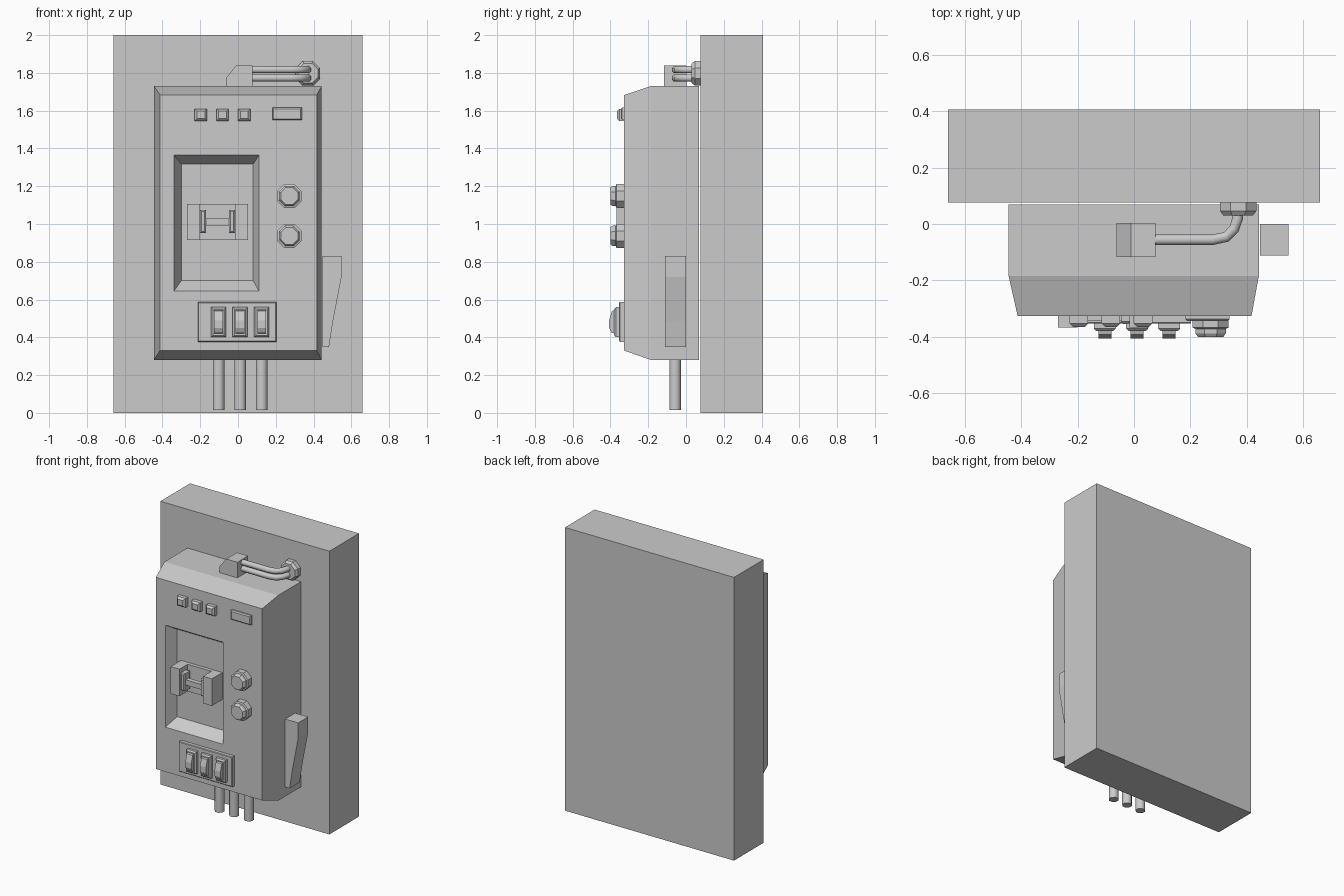
import bpy, bmesh, math
from mathutils import Vector

if "Cube" in bpy.data.objects:
    bpy.data.objects.remove(bpy.data.objects["Cube"])


def make(name, verts, faces):
    me = bpy.data.meshes.new(name)
    bm = bmesh.new()
    vs = [bm.verts.new(v) for v in verts]
    for f in faces:
        bm.faces.new([vs[i] for i in f])
    bmesh.ops.recalc_face_normals(bm, faces=bm.faces)
    bm.to_mesh(me)
    bm.free()
    ob = bpy.data.objects.new(name, me)
    bpy.context.collection.objects.link(ob)
    return ob


def loft(name, rings):
    """Skin a stack of equal-length point rings and cap both ends."""
    n = len(rings[0])
    faces = [list(range(n)), [len(rings) * n - n + i for i in range(n)]]
    for r in range(len(rings) - 1):
        for i in range(n):
            j = (i + 1) % n
            faces.append([r * n + i, r * n + j, (r + 1) * n + j, (r + 1) * n + i])
    return make(name, [p for ring in rings for p in ring], faces)


def rect(x0, x1, z0, z1, y):
    return [(x0, y, z0), (x1, y, z0), (x1, y, z1), (x0, y, z1)]


def octagon(x, z, width, y):
    r = width / 2 / math.cos(math.pi / 8)
    angles = [math.pi / 8 + i * math.pi / 4 for i in range(8)]
    return [(x + r * math.cos(a), y, z + r * math.sin(a)) for a in angles]


def box(name, x0, x1, y0, y1, z0, z1, bevel=0.0):
    """Box whose front (-y) edges can be chamfered."""
    b = bevel
    rings = [rect(x0, x1, z0, z1, y1), rect(x0, x1, z0, z1, y0 + b)]
    if b:
        rings.append(rect(x0 + b, x1 - b, z0 + b, z1 - b, y0))
    return loft(name, rings)


def prism(name, profile, y0, y1):
    return loft(name, [[(x, y, z) for x, z in profile] for y in (y0, y1)])


def tube(name, path, radius, sides=8):
    """Round tube along a path lying in a horizontal plane."""
    pts = [Vector(p) for p in path]
    rings = []
    for i, p in enumerate(pts):
        t = (pts[min(i + 1, len(pts) - 1)] - pts[max(i - 1, 0)]).normalized()
        side = t.cross(Vector((0, 0, 1)))
        angles = [2 * math.pi * (k + 0.5) / sides for k in range(sides)]
        rings.append([p + side * radius * math.cos(a) + Vector((0, 0, radius * math.sin(a)))
                      for a in angles])
    ob = loft(name, rings)
    smooth(ob)
    return ob


def smooth(ob):
    bpy.ops.object.select_all(action='DESELECT')
    ob.select_set(True)
    bpy.context.view_layer.objects.active = ob
    bpy.ops.object.shade_smooth_by_angle(angle=math.radians(50))


# Wall slab
box("wall_slab", -0.66, 0.66, 0.077, 0.407, 0, 2)

# Housing with chamfered front and sloped recess
loft("housing", [
    rect(-0.445, 0.443, 0.28, 1.73, 0.07),
    rect(-0.445, 0.443, 0.28, 1.73, -0.185),
    rect(-0.413, 0.417, 0.33, 1.683, -0.327),
    rect(-0.339, 0.111, 0.645, 1.365, -0.327),
    rect(-0.30, 0.08, 0.70, 1.317, -0.25)])

# Bracket and spool in the recess
box("bracket_back", -0.205, -0.012, -0.275, -0.245, 0.915, 1.106)
for side, x in (("left", -0.27), ("right", -0.016)):
    box("bracket_" + side, x, x + 0.069, -0.367, -0.245, 0.915, 1.106)
for side, x in (("left", -0.201), ("right", -0.047)):
    box("spool_flange_" + side, x, x + 0.031, -0.355, -0.295, 0.952, 1.075, 0.008)
box("spool_bar", -0.172, -0.045, -0.342, -0.308, 0.993, 1.03)

# Indicator lamps and display
for i in range(3):
    x = -0.196 + i * 0.114
    box(f"lamp_{i + 1}", x - 0.033, x + 0.033, -0.366, -0.322, 1.545, 1.61, 0.013)
box("display", 0.182, 0.339, -0.345, -0.322, 1.55, 1.617, 0.007)

# Push buttons
for i, z in enumerate((1.148, 0.937)):
    loft(f"push_button_{i + 1}", [
        octagon(0.272, z, d, y) for d, y in
        ((0.128, -0.322), (0.128, -0.368), (0.108, -0.372), (0.108, -0.388), (0.09, -0.401))])

# Switch panel with rocker switches
box("switch_panel", -0.212, 0.203, -0.354, -0.322, 0.376, 0.587, 0.004)
for i in range(3):
    x = -0.103 + i * 0.114
    box(f"switch_frame_{i + 1}", x - 0.039, x + 0.039, -0.38, -0.35, 0.402, 0.56, 0.009)
    rocker = [(-0.375, 0.42), (-0.394, 0.424), (-0.407, 0.45), (-0.407, 0.49),
              (-0.392, 0.54), (-0.375, 0.545)]
    loft(f"switch_rocker_{i + 1}", [[(x + s, y, z) for y, z in rocker]
                                    for s in (-0.023, 0.023)])

# Side lever
prism("side_lever", [(0.447, 0.35), (0.482, 0.35), (0.503, 0.485), (0.548, 0.72),
                     (0.548, 0.83), (0.447, 0.83)], -0.112, 0.0)

# Lower conduits
for i in range(3):
    x = -0.103 + i * 0.114
    rings = [[(x + 0.033 * math.cos(k * math.pi / 4 + math.pi / 8),
               -0.058 + 0.033 * math.sin(k * math.pi / 4 + math.pi / 8), z)
              for k in range(8)] for z in (0.015, 0.3)]
    smooth(loft(f"conduit_{i + 1}", rings))

# Cable connector, cables and wall socket
prism("cable_connector", [(-0.063, 1.725), (-0.063, 1.773), (-0.01, 1.84),
                          (0.077, 1.84), (0.077, 1.725)], -0.117, 0.003)
for i, z in enumerate((1.773, 1.817)):
    tube(f"cable_{i + 1}", [(0.07, -0.056, z), (0.28, -0.056, z), (0.327, -0.046, z),
                            (0.355, -0.018, z), (0.368, 0.02, z), (0.37, 0.05, z)], 0.02)
loft("wall_socket", [octagon(0.37, 1.798, d, y) for d, y in
                     ((0.13, 0.08), (0.13, 0.047), (0.105, 0.03))])
